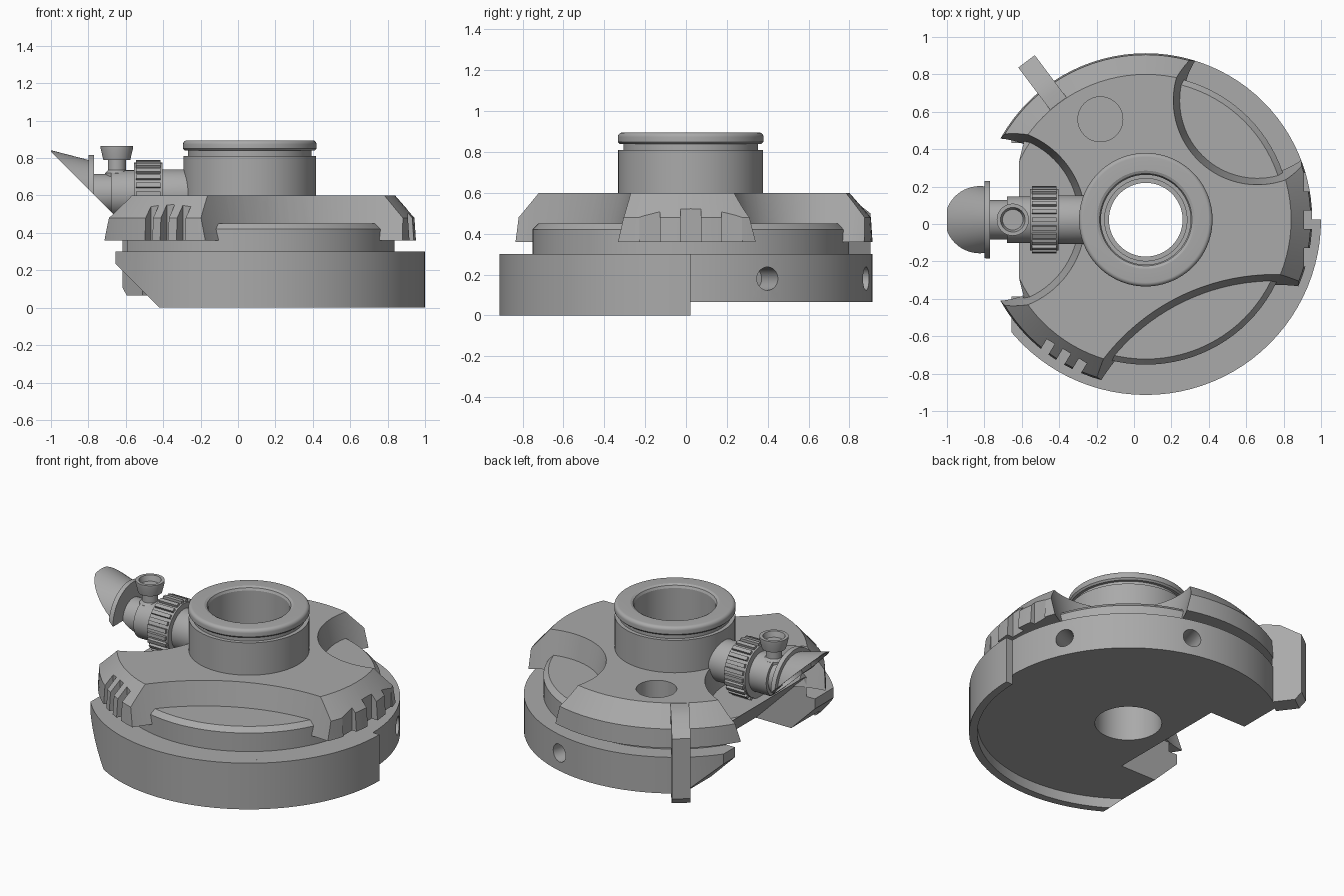
import bpy, bmesh, math
from mathutils import Matrix, Vector

cube = bpy.data.objects.get("Cube")
if cube:
    bpy.data.objects.remove(cube)

grey = bpy.data.materials.new("grey_plastic")
grey.use_nodes = True
grey.diffuse_color = (0.4, 0.4, 0.4, 1)
grey.node_tree.nodes["Principled BSDF"].inputs["Base Color"].default_value = (0.4, 0.4, 0.4, 1)

CX, CY = 0.063, 0.023      # centre of the round body
PIPE_Z = 0.61              # height of the side pipe axis
CENTRE = Matrix.Translation((CX, CY, 0))
PIPE = Matrix.Translation((0, CY, PIPE_Z)) @ Matrix.Rotation(math.pi / 2, 4, 'Y')


def finish(name, bm, matrix=Matrix()):
    bmesh.ops.remove_doubles(bm, verts=bm.verts, dist=1e-5)
    bmesh.ops.transform(bm, matrix=matrix, verts=bm.verts)
    bmesh.ops.recalc_face_normals(bm, faces=bm.faces)
    me = bpy.data.meshes.new(name)
    bm.to_mesh(me)
    bm.free()
    me.materials.append(grey)
    ob = bpy.data.objects.new(name, me)
    bpy.context.collection.objects.link(ob)
    return ob


def lathe(name, profile, matrix=CENTRE, segs=96):
    """Turn a closed (radius, height) loop around the local z axis."""
    bm = bmesh.new()
    rings = []
    for r, z in profile:
        rings.append([bm.verts.new((r * math.cos(2 * math.pi * i / segs),
                                    r * math.sin(2 * math.pi * i / segs), z)) for i in range(segs)])
    n = len(rings)
    for a in range(n):
        p, q = rings[a], rings[(a + 1) % n]
        if profile[a][0] == 0 and profile[(a + 1) % n][0] == 0:
            continue
        for i in range(segs):
            j = (i + 1) % segs
            bm.faces.new((p[i], p[j], q[j], q[i]))
    return finish(name, bm, matrix)


def solid(name, r0, r1, z0, z1, matrix=CENTRE, segs=96):
    return lathe(name, [(0, z0), (r0, z0), (r1, z1), (0, z1)], matrix, segs)


def prism(name, pts, y0, y1, matrix=Matrix()):
    """Extrude an xz outline along y."""
    bm = bmesh.new()
    f = bm.faces.new([bm.verts.new((x, y0, z)) for x, z in pts])
    ext = bmesh.ops.extrude_face_region(bm, geom=[f])
    verts = [v for v in ext["geom"] if isinstance(v, bmesh.types.BMVert)]
    bmesh.ops.translate(bm, vec=(0, y1 - y0, 0), verts=verts)
    return finish(name, bm, matrix)


def box(name, x0, x1, y0, y1, z0, z1, matrix=Matrix()):
    return prism(name, [(x0, z0), (x1, z0), (x1, z1), (x0, z1)], y0, y1, matrix)


def cut(ob, cutter):
    mod = ob.modifiers.new("cut", 'BOOLEAN')
    mod.operation, mod.solver, mod.object = 'DIFFERENCE', 'EXACT', cutter
    bpy.context.view_layer.objects.active = ob
    bpy.ops.object.modifier_apply(modifier=mod.name)
    bpy.data.objects.remove(cutter)


def around(deg):
    return CENTRE @ Matrix.Rotation(math.radians(deg), 4, 'Z')


def channel():
    """Diagonal opening under the pipe."""
    return prism("cutter", [(-0.165 + 0.5, -0.5), (-1.165, 1.0), (-1.8, 1.0), (-1.8, -0.5)],
                 CY - 0.41, CY + 0.41)


def side_slope():
    return prism("cutter", [(-0.32, -0.1), (-0.655, 0.235), (-0.655, 0.7), (-1.5, 0.7), (-1.5, -0.1)], -1.5, 1.5)


# Lower body plate with its bore, radial screw holes and sloped opening
base = lathe("base_plate", [(0.197, 0.065), (0.89, 0.065), (0.89, 0.3), (0.197, 0.3)])
for deg in (25, 75):
    m = around(deg) @ Matrix.Translation((0, 0, 0.18)) @ Matrix.Rotation(math.pi / 2, 4, 'Y')
    cut(base, solid("cutter", 0.057, 0.057, 0.7, 1.1, m, 32))
cut(base, channel())
cut(base, side_slope())

# Deeper skirt around the front half
skirt = lathe("front_skirt", [(0.889, 0), (0.937, 0), (0.937, 0.3), (0.889, 0.3)])
cut(skirt, box("cutter", -1.5, 1.5, CY, 1.5, -0.5, 0.8))
cut(skirt, side_slope())

# Middle deck that shows inside the scallops
deck = lathe("middle_deck", [(0.22, 0.299), (0.775, 0.299), (0.775, 0.42), (0.745, 0.45), (0.22, 0.45)])
cut(deck, channel())

# Upper cover with three scalloped openings
cover = lathe("upper_cover", [(0.3, 0.36), (0.89, 0.36), (0.882, 0.48), (0.777, 0.6), (0.3, 0.6)])
for x, y, r in ((0.75, -1.42, 1.13), (0.66, 0.66, 0.43), (-0.75, CY, 0.47)):
    slope = 0.055 / 0.24
    cut(cover, solid("cutter", r - 0.035 - 0.06 * slope, r + 0.02 + 0.1 * slope, 0.3, 0.7,
                     Matrix.Translation((x, y, 0)), 128))
cut(cover, solid("cutter", 0.12, 0.12, 0.3, 0.7, Matrix.Translation((-0.18, 0.56, 0)), 48))

# Grip slots on the cover rim
for deg, gap, width, depth in ((0, 0.2, 0.1, 0.845), (239, 0.1, 0.05, 0.82)):
    for k in (-1, 0, 1):
        cut(cover, box("cutter", depth, 1.2, k * gap - width / 2, k * gap + width / 2, 0.3, 0.7, around(deg)))

# Tab standing out at the back
tab = prism("back_tab", [(0.7, 0.36), (0.7, 0.598), (0.84, 0.598), (0.93, 0.58), (1.06, 0.5), (1.06, 0.11),
                         (1.02, 0.065), (0.88, 0.065), (0.88, 0.36)], -0.055, 0.055, around(127))

# Central collar with groove and rounded lip
lip = [(0.335 + 0.022 * math.cos(a), 0.873 + 0.022 * math.sin(a))
       for a in (math.radians(d) for d in range(0, 91, 15))]
lathe("collar", [(0.24, 0.3), (0.355, 0.3), (0.355, 0.81), (0.33, 0.81), (0.33, 0.84), (0.347, 0.84),
                 (0.357, 0.85)] + lip + [(0.262, 0.895), (0.247, 0.888), (0.24, 0.873)])

# Side pipe ending in a flange and an open flared scoop, trimmed diagonally
spout = lathe("pipe_and_scoop", [(0.1, -0.26), (0.13, -0.26), (0.13, -0.4), (0.125, -0.42), (0.125, -0.68),
                                 (0.105, -0.68), (0.105, -0.77), (0.207, -0.77), (0.207, -0.8), (0.18, -0.8),
                                 (0.232, -1.0), (0.222, -1.0), (0.17, -0.8), (0.1, -0.78)], PIPE, 64)
cut(spout, channel())

# Ribbed pipe nut
lathe("pipe_nut", [(0.12, -0.405), (0.165, -0.405), (0.165, -0.555), (0.12, -0.555)], PIPE, 48)
bm = bmesh.new()
for i in range(24):
    m = Matrix.Rotation(i * math.tau / 24, 4, 'Z') @ Matrix.Translation((0.167, 0, -0.48)) \
        @ Matrix.Diagonal((0.028, 0.024, 0.13, 1))
    bmesh.ops.create_cube(bm, size=1, matrix=m)
finish("nut_ribs", bm, PIPE)

# Valve knob on the pipe
lathe("valve_knob", [(0, 0.68), (0.062, 0.68), (0.062, 0.72), (0.048, 0.735), (0.048, 0.79), (0.072, 0.79),
                     (0.086, 0.85), (0.086, 0.865), (0.066, 0.865), (0.055, 0.83), (0, 0.83)],
      Matrix.Translation((-0.648, CY, 0)), 40)

# Smooth round surfaces, keep hard edges
bpy.ops.object.select_all(action='DESELECT')
for ob in bpy.context.scene.objects:
    if ob.type == 'MESH':
        ob.select_set(True)
        bpy.context.view_layer.objects.active = ob
bpy.ops.object.shade_smooth_by_angle(angle=math.radians(25))
